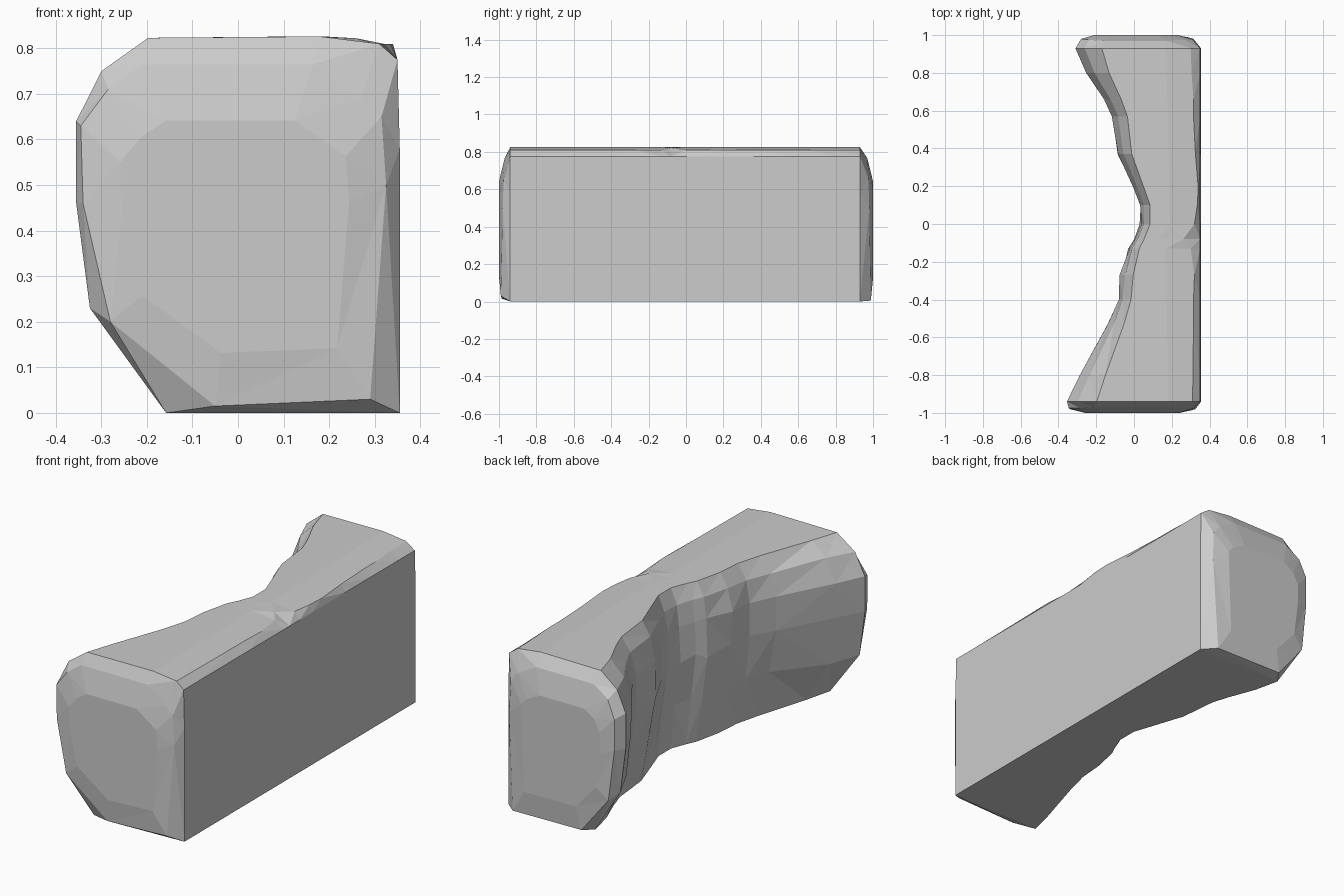
import bpy, bmesh, random
from mathutils import Vector

if "Cube" in bpy.data.objects:
    bpy.data.objects.remove(bpy.data.objects["Cube"])

random.seed(4)

# Stations along the block: y, left extent of the concave side, x of upper right edge
STATIONS = [
    (-0.94, -0.355, 0.31), (-0.80, -0.28, 0.31), (-0.53, -0.135, 0.315),
    (-0.40, -0.085, 0.315), (-0.27, -0.07, 0.32), (-0.13, -0.03, 0.30),
    (-0.08, 0.00, 0.26), (0.00, 0.035, 0.32), (0.10, 0.035, 0.335),
    (0.19, 0.00, 0.34), (0.37, -0.08, 0.325), (0.57, -0.11, 0.315),
    (0.66, -0.155, 0.315), (0.80, -0.25, 0.305), (0.93, -0.31, 0.30)]

# Rounded end outlines as x, z, inset from the end plane
FRONT_END = [(0.29, 0.03, 0.01), (-0.05, 0.015, 0.015), (-0.28, 0.2, 0.01),
             (-0.34, 0.46, 0.02), (-0.345, 0.63, 0.025), (-0.285, 0.71, 0.025),
             (-0.21, 0.765, 0.03), (0.165, 0.765, 0.03), (0.27, 0.69, 0.025),
             (0.315, 0.65, 0.025), (0.325, 0.5, 0.02)]
BACK_END = [(0.29, 0.005, 0.012), (-0.10, 0.01, 0.012), (-0.25, 0.2, 0.015),
            (-0.28, 0.46, 0.02), (-0.28, 0.62, 0.02), (-0.24, 0.71, 0.025),
            (-0.16, 0.765, 0.03), (0.17, 0.765, 0.03), (0.27, 0.71, 0.025),
            (0.31, 0.66, 0.025), (0.315, 0.5, 0.02)]


def section(y, left, edge):
    """Flat right side and base, rounded left side, softened top."""
    t = max(0, (0.04 - left) / 0.4) ** 1.5
    base, top = 0.05 + 0.15 * t, 0.05 + 0.11 * t
    j = lambda: random.uniform(-0.008, 0.008) if abs(y) < 0.9 else 0
    return [Vector(p) for p in (
        (0.355, y, 0), (left + base, y, 0),
        (left + 0.03 + j(), y, 0.23 + 2 * j()), (left + j(), y, 0.46 + 2 * j()),
        (left + j(), y, 0.64 + j()), (left + 0.35 * top, y, 0.75 + j()),
        (left + top, y, 0.823), (edge - 0.13, y, 0.826),
        (edge, y, 0.81 if edge > 0.27 else 0.822),
        (0.35, y, 0.775), (0.355, y, 0.58))]


def end_rings(outline, side):
    outer = [Vector((x, side * (1 - d), z)) for x, z, d in outline]
    inner = [Vector((x * 0.75, side, 0.38 + (z - 0.38) * 0.68)) for x, z, d in outline]
    return outer, inner


# Concave rough block lofted between the two bevelled ends
front_outer, front_inner = end_rings(FRONT_END, -1)
back_outer, back_inner = end_rings(BACK_END, 1)
rings = [front_inner, front_outer] + [section(*s) for s in STATIONS] + [back_outer, back_inner]

bm = bmesh.new()
loops = [[bm.verts.new(p) for p in ring] for ring in rings]
n = len(loops[0])
for a, b in zip(loops, loops[1:]):
    for i in range(n):
        k = (i + 1) % n
        bm.faces.new((a[i], a[k], b[k], b[i]))
bm.faces.new(loops[0])
bm.faces.new(loops[-1])

# Faceted surface with a clean flat wall and base
bmesh.ops.recalc_face_normals(bm, faces=bm.faces)
bmesh.ops.triangulate(bm, faces=bm.faces[:])
bmesh.ops.dissolve_limit(bm, angle_limit=0.03, verts=bm.verts[:], edges=bm.edges[:])
mesh = bpy.data.meshes.new("stone_block")
bm.to_mesh(mesh)
bm.free()
block = bpy.data.objects.new("stone_block", mesh)
bpy.context.collection.objects.link(block)
